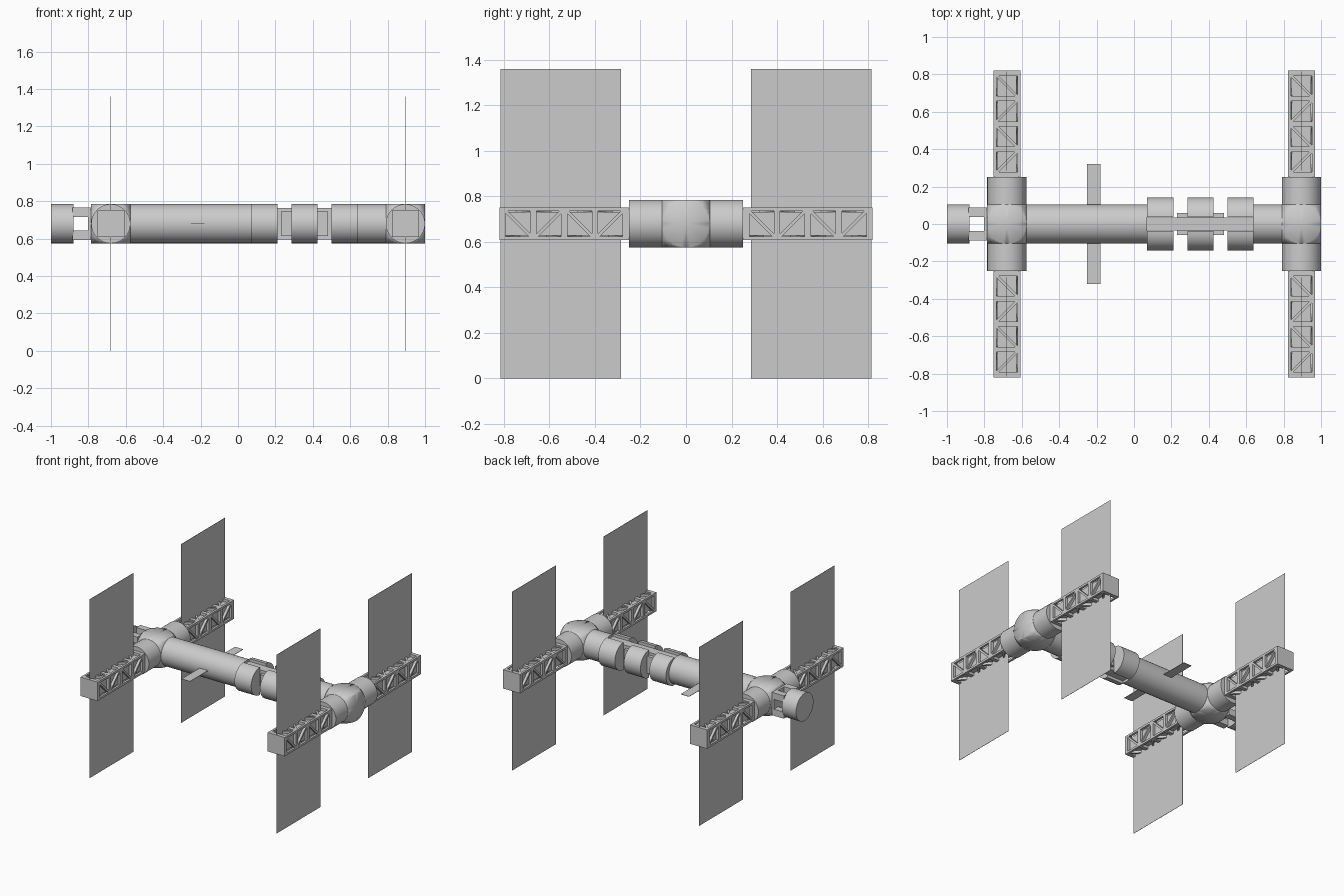
import bpy, bmesh, math
from mathutils import Matrix, Vector

cube = bpy.data.objects.get("Cube")
if cube:
    bpy.data.objects.remove(cube, do_unlink=True)

Z, R = 0.68, 0.105            # axis height and hull radius
NODES = (-0.68, 0.895)        # x of the two junction nodes

grey = bpy.data.materials.new("light_grey")
grey.use_nodes = True
COLOUR = (0.6, 0.6, 0.6, 1)
grey.diffuse_color = COLOUR
grey.node_tree.nodes["Principled BSDF"].inputs["Base Color"].default_value = COLOUR


def finish(bm, name, location=(0, 0, Z), angle=None):
    """Turn a bmesh into an object; angle gives smooth shading with sharp edges."""
    bmesh.ops.recalc_face_normals(bm, faces=bm.faces)
    mesh = bpy.data.meshes.new(name)
    bm.to_mesh(mesh)
    bm.free()
    mesh.materials.append(grey)
    obj = bpy.data.objects.new(name, mesh)
    obj.location = location
    bpy.context.collection.objects.link(obj)
    if angle:
        bpy.ops.object.select_all(action='DESELECT')
        obj.select_set(True)
        bpy.context.view_layer.objects.active = obj
        bpy.ops.object.shade_smooth_by_angle(angle=math.radians(angle))
    return obj


def add_box(bm, centre, size, turn=Matrix()):
    bmesh.ops.create_cube(bm, size=1, matrix=turn @ Matrix.Translation(centre) @ Matrix.Diagonal((*size, 1)))


def cylinder(name, axis, start, end, x=0):
    """Capped cylinder along X or Y."""
    bm = bmesh.new()
    turn = Matrix.Rotation(math.pi / 2, 4, 'Y' if axis == 'X' else 'X')
    mid = (start + end) / 2
    offset = (mid, 0, 0) if axis == 'X' else (x, mid, 0)
    bmesh.ops.create_cone(bm, cap_ends=True, segments=32, radius1=R, radius2=R,
                          depth=end - start, matrix=Matrix.Translation(offset) @ turn)
    finish(bm, name, angle=40)


def node(x):
    """Junction with six round ports and cut corners."""
    bm = bmesh.new()
    for axis in range(3):
        for side in (-R, R):
            for i in range(32):
                a = math.tau * i / 32
                p = [R * math.cos(a), R * math.sin(a)]
                p.insert(axis, side)
                bm.verts.new(p)
    bmesh.ops.remove_doubles(bm, verts=bm.verts, dist=0.0005)
    bmesh.ops.convex_hull(bm, input=bm.verts)
    bmesh.ops.dissolve_limit(bm, angle_limit=0.01, verts=bm.verts, edges=bm.edges)
    bmesh.ops.poke(bm, faces=[f for f in bm.faces if len(f.verts) > 12])
    for f in bm.faces:
        f.smooth = True
    finish(bm, "junction_node", (x, 0, Z))


def truss(x, y0, y1):
    """Closed box beam with recessed triangular bays on four sides."""
    bm = bmesh.new()
    half, wall, bar, bays = 0.072, 0.02, 0.028, 4
    length, mid = y1 - y0, (y0 + y1) / 2
    inner = 2 * (half - wall)
    add_box(bm, (0, mid, 0), (inner, length, inner))
    for end in (y0 + 0.005, y1 - 0.005):
        add_box(bm, (0, end, 0), (2 * half, 0.01, 2 * half))
    pitch = (length - bar) / bays
    for k in range(4):
        turn = Matrix.Rotation(k * math.pi / 2, 4, 'Y')
        add_box(bm, (half - 0.008, mid, half - 0.008), (0.016, length, 0.016), turn)
        for i in range(bays + 1):
            y = y0 + bar / 2 + i * pitch
            add_box(bm, (0, y, half - wall / 2), (2 * half - 0.002, bar, wall), turn)
            if i < bays:
                tilt = math.pi / 4 * (-1 if i % 2 else 1)
                spin = Matrix.Translation((0, y + pitch / 2, 0)) @ Matrix.Rotation(tilt, 4, 'Z')
                add_box(bm, (0, 0, half - wall / 2 - 0.001), (0.155, 0.014, wall), turn @ spin)
    finish(bm, "truss_arm", (x, 0, Z))


def half_tank(x0, x1, side):
    """Half cylinder moved sideways off the spine."""
    bm = bmesh.new()
    ring = [(side * (0.037 + R * math.sin(a)), R * math.cos(a))
            for a in (math.pi * i / 16 for i in range(17))]
    face = bm.faces.new([bm.verts.new((x0, y, z)) for y, z in ring])
    out = bmesh.ops.extrude_face_region(bm, geom=[face])
    bmesh.ops.translate(bm, vec=Vector((x1 - x0, 0, 0)),
                        verts=[v for v in out["geom"] if isinstance(v, bmesh.types.BMVert)])
    finish(bm, "half_tank", angle=40)


def box(name, centre, size):
    bm = bmesh.new()
    add_box(bm, (0, 0, 0), size)
    finish(bm, name, (centre[0], centre[1], Z + centre[2]))


# Nodes with their side ports, truss arms and solar panels
for nx in NODES:
    node(nx)
    for s in (-1, 1):
        low, high = sorted((s * R, s * 0.25))
        cylinder("side_port", 'Y', low, high, nx)
        low, high = sorted((s * 0.25, s * 0.82))
        truss(nx, low, high)
        box("solar_panel", (nx, s * 0.55, 0), (0.002, 0.53, 2 * Z))

# Main hull, in front of and behind the tank section
cylinder("long_hull", 'X', NODES[0] + R, 0.07)
cylinder("short_hull", 'X', 0.64, NODES[1] - R)
cylinder("end_module", 'X', -1.0, -0.88)

# Open square frame joining the end module
bm = bmesh.new()
for sy in (-1, 1):
    for sz in (-1, 1):
        add_box(bm, (-0.835, sy * 0.062, sz * 0.062), (0.1, 0.05, 0.05))
add_box(bm, (-0.793, 0, 0), (0.016, 0.174, 0.174))
finish(bm, "docking_frame")

# Tank section: central spine, inner box and three pairs of half tanks
box("tank_spine", (0.355, 0, 0), (0.57, 0.07, 0.17))
box("tank_core", (0.355, 0, 0), (0.25, 0.12, 0.13))
for start in (0.07, 0.285, 0.5):
    for s in (-1, 1):
        half_tank(start, start + 0.14, s)

# Small radiator fins on the long hull
for s in (-1, 1):
    box("radiator_fin", (-0.215, s * 0.21, 0), (0.07, 0.22, 0.003))
